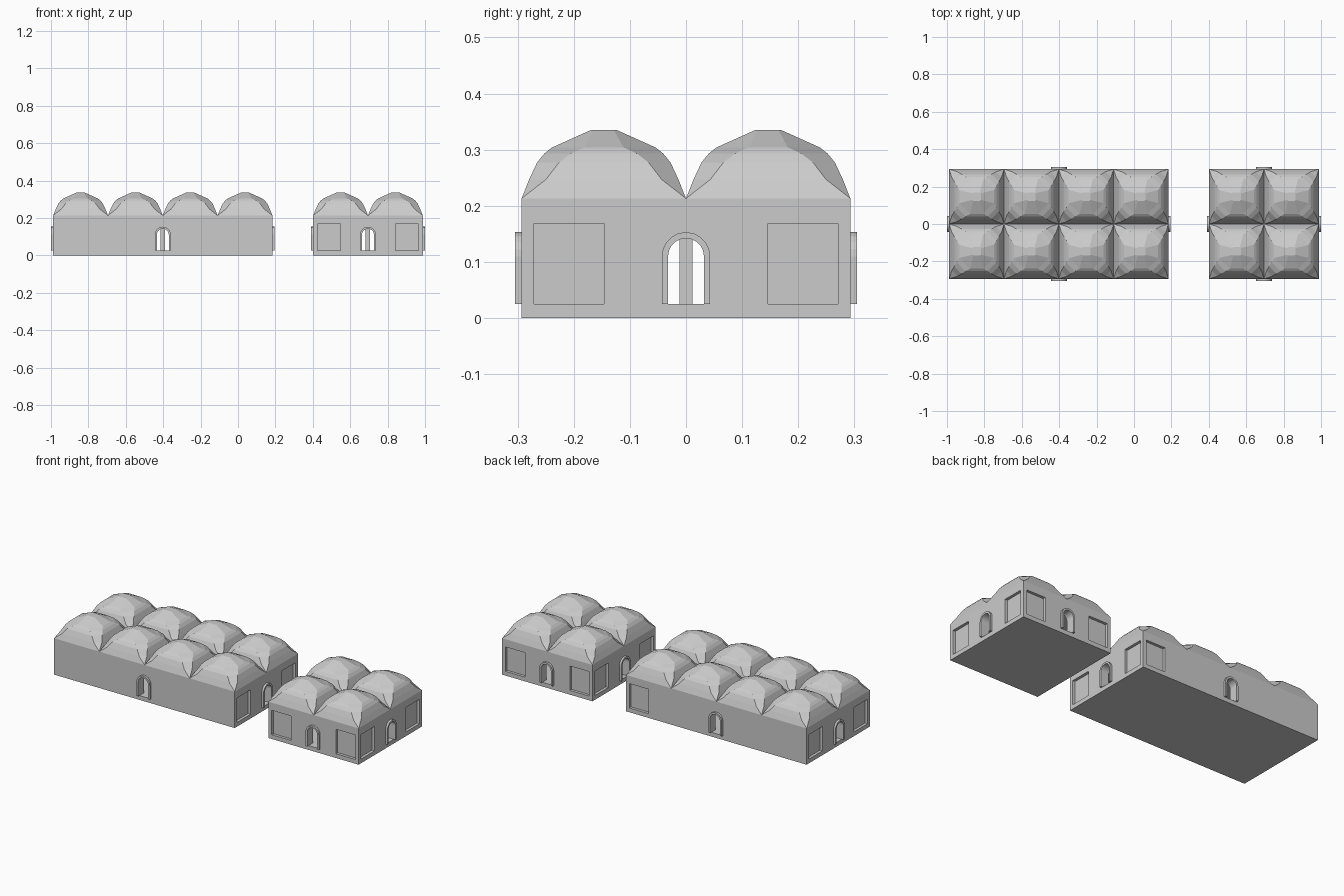
import bpy, bmesh, math
from mathutils import Matrix, Vector

if "Cube" in bpy.data.objects:
    bpy.data.objects.remove(bpy.data.objects["Cube"])

M = 0.293          # one dome bay
FLOOR, TOP = 0.025, 0.213


def make(name, bm, hide=False):
    bmesh.ops.recalc_face_normals(bm, faces=bm.faces)
    me = bpy.data.meshes.new(name)
    bm.to_mesh(me)
    bm.free()
    ob = bpy.data.objects.new(name, me)
    bpy.context.collection.objects.link(ob)
    ob.hide_render = hide
    return ob


def add_box(bm, lo, hi, mat=Matrix()):
    lo, hi = Vector(lo), Vector(hi)
    m = mat @ Matrix.Translation((lo + hi) / 2) @ Matrix.Diagonal((*(hi - lo), 1))
    bmesh.ops.create_cube(bm, size=1, matrix=m)


def arch(r, spring, n=10):
    pts = [(r, FLOOR)]
    pts += [(r * math.cos(math.pi * i / n), spring + r * math.sin(math.pi * i / n)) for i in range(n + 1)]
    return pts + [(-r, FLOOR)]


def extrude(bm, pts, y0, y1, mat):
    f = bm.faces.new([bm.verts.new(mat @ Vector((x, y0, z))) for x, z in pts])
    g = bmesh.ops.extrude_face_region(bm, geom=[f])
    d = mat.to_3x3() @ Vector((0, y1 - y0, 0))
    bmesh.ops.translate(bm, vec=d, verts=[v for v in g['geom'] if isinstance(v, bmesh.types.BMVert)])


def cut(ob, cutter):
    m = ob.modifiers.new("cut", 'BOOLEAN')
    m.operation, m.solver, m.object = 'DIFFERENCE', 'EXACT', cutter
    bpy.context.view_layer.objects.active = ob
    bpy.ops.object.modifier_apply(modifier=m.name)
    bpy.data.objects.remove(cutter)


# side distance, half side length, height of each dome ring
RINGS = [(.133, .103, .247), (.119, .08, .277), (.106, .059, .293),
         (.092, .035, .304), (.023, .018, .335)]


def add_dome(bm, cx, cy):
    h = M / 2
    base = [bm.verts.new((cx + x, cy + y, TOP)) for x, y in ((h, -h), (h, h), (-h, h), (-h, -h))]
    prev = None
    for d, e, z in RINGS:
        ring = [bm.verts.new((cx + x, cy + y, z)) for x, y in
                ((d, -e), (d, e), (e, d), (-e, d), (-d, e), (-d, -e), (-e, -d), (e, -d))]
        for i in range(8):
            j = (i + 1) % 8
            if prev:
                bm.faces.new((prev[i], prev[j], ring[j], ring[i]))
            elif i % 2 == 0:
                bm.faces.new((base[i // 2], base[(i // 2 + 1) % 4], ring[j], ring[i]))
            else:
                bm.faces.new((base[(i // 2 + 1) % 4], ring[j], ring[i]))
        prev = ring
    bm.faces.new(prev)


def building(name, cx, nx, recesses):
    hx, hy = nx * M / 2, M
    # four sides: front, right, back, left, each seen with local -y outward
    sides = [Matrix.Translation((cx, 0, 0)) @ Matrix.Rotation(k * math.pi / 2, 4, 'Z') for k in range(4)]
    dist = [hy, hx, hy, hx]
    half = [hx, hy, hx, hy]

    # walls and floor, hollowed
    bm = bmesh.new()
    add_box(bm, (cx - hx, -hy, 0), (cx + hx, hy, TOP))
    walls = make(name + "_walls", bm)
    bm = bmesh.new()
    t = 0.04
    add_box(bm, (cx - hx + t, -hy + t, FLOOR), (cx + hx - t, hy - t, 0.2))
    cut(walls, make("room_cutter", bm, True))

    # doorways and recessed panels
    for k in range(4):
        bm = bmesh.new()
        extrude(bm, arch(.032, .11), -dist[k] - .03, -dist[k] + .06, sides[k])
        cut(walls, make("door_cutter", bm, True))
        for s in recesses[k]:
            a, b = sorted((s * (half[k] - .022), s * (half[k] - .147)))
            bm = bmesh.new()
            add_box(bm, (a, -dist[k] - .03, FLOOR), (b, -dist[k] + .016, .168), sides[k])
            cut(walls, make("panel_cutter", bm, True))

    # door frames
    bm = bmesh.new()
    for k in range(4):
        y0, y1, m = -dist[k] - .012, -dist[k] + .01, sides[k]
        out, inn = arch(.043, .11), arch(.032, .11)
        loops = [[bm.verts.new(m @ Vector((x, y, z))) for x, z in p]
                 for p, y in ((out, y0), (out, y1), (inn, y1), (inn, y0))]
        for a in range(4):
            A, B = loops[a], loops[(a + 1) % 4]
            for i in range(len(A) - 1):
                bm.faces.new((A[i], A[i + 1], B[i + 1], B[i]))
        for e in (0, -1):
            bm.faces.new([lp[e] for lp in loops])
    make(name + "_door_frames", bm)

    # inner pillars where four bays meet
    bm = bmesh.new()
    for i in range(1, nx):
        x = cx - hx + i * M
        add_box(bm, (x - .012, -.012, FLOOR), (x + .012, .012, .2))
    make(name + "_pillars", bm)

    # roof domes
    bm = bmesh.new()
    for i in range(nx):
        for s in (-1, 1):
            add_dome(bm, cx - hx + (i + .5) * M, s * M / 2)
    make(name + "_domes", bm)


both = (-1, 1)
building("long_hall", -0.402, 4, [(), both, (-1,), both])
building("small_hall", 0.695, 2, [both] * 4)
